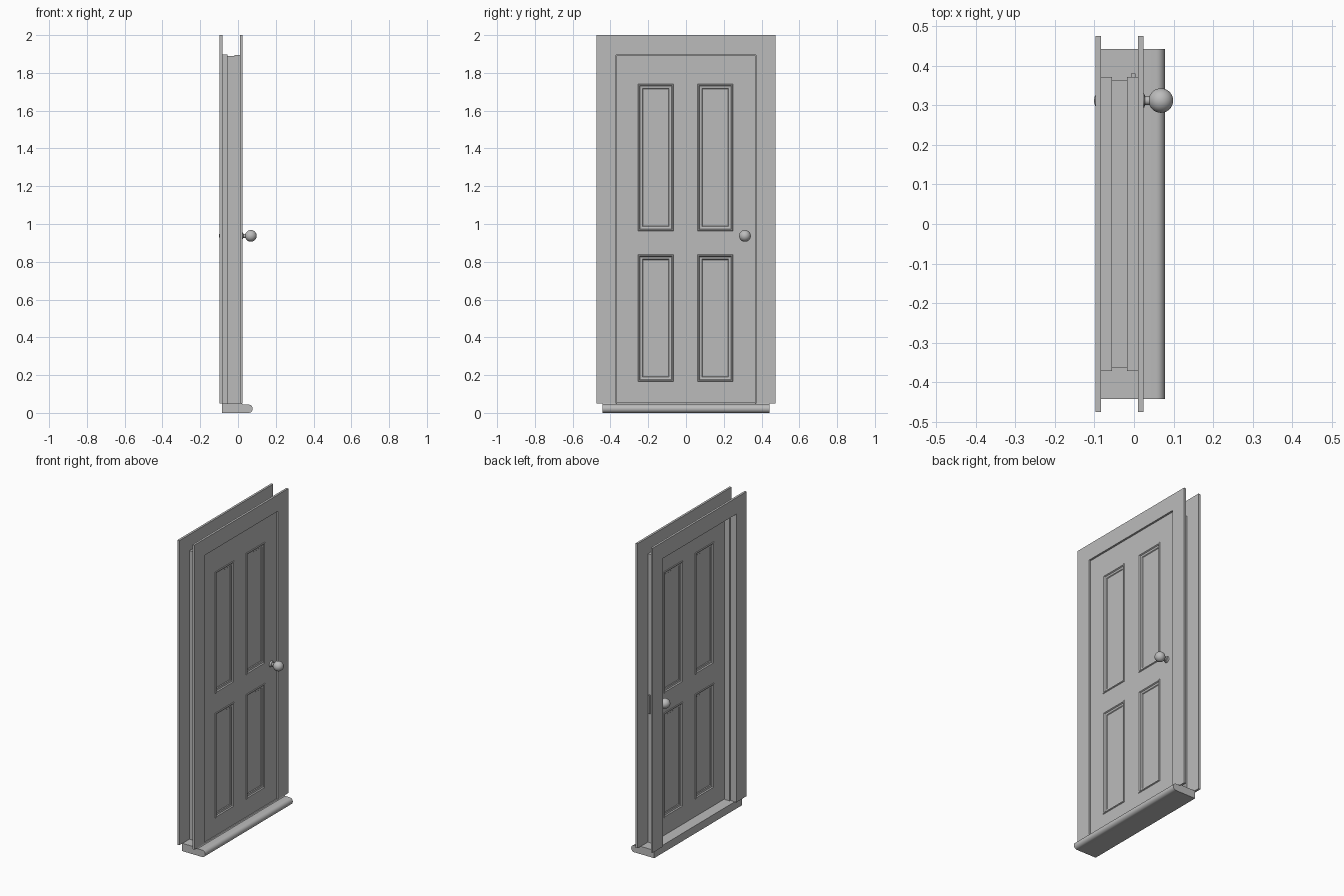
import bpy, bmesh, math
from mathutils import Matrix

cube = bpy.data.objects.get("Cube")
if cube:
    bpy.data.objects.remove(cube)

grey = bpy.data.materials.new("plain_grey")
grey.use_nodes = True
COLOR = (0.5, 0.5, 0.5, 1)
grey.diffuse_color = COLOR
grey.node_tree.nodes["Principled BSDF"].inputs["Base Color"].default_value = COLOR


def finish(name, bm, x=0.0, mirror=False, smooth=False):
    """Turn a bmesh into a named object, optionally mirrored across x."""
    bmesh.ops.recalc_face_normals(bm, faces=bm.faces)
    mesh = bpy.data.meshes.new(name)
    bm.to_mesh(mesh)
    bm.free()
    mesh.materials.append(grey)
    obj = bpy.data.objects.new(name, mesh)
    obj.location.x = x
    bpy.context.collection.objects.link(obj)
    if mirror:
        obj.modifiers.new("both_sides", 'MIRROR')
    if smooth:
        bpy.ops.object.select_all(action='DESELECT')
        obj.select_set(True)
        bpy.context.view_layer.objects.active = obj
        bpy.ops.object.shade_smooth_by_angle(angle=math.radians(35))
    return obj


def extrude(points, offset):
    """Closed prism from a planar outline."""
    bm = bmesh.new()
    face = bm.faces.new([bm.verts.new(p) for p in points])
    grown = bmesh.ops.extrude_face_region(bm, geom=[face], use_keep_orig=True)
    moved = [v for v in grown["geom"] if isinstance(v, bmesh.types.BMVert)]
    bmesh.ops.translate(bm, verts=moved, vec=offset)
    return bm


TOP, BASE = 2.0, 0.05
OPEN_Y, OPEN_Z = 0.37, 1.895


# Casing: a mitred three-sided trim on each face of the wall
def casing(name, x, depth):
    bm = bmesh.new()
    outer = [(-0.475, BASE), (-0.475, TOP), (0.475, TOP), (0.475, BASE)]
    inner = [(-OPEN_Y, BASE), (-OPEN_Y, OPEN_Z), (OPEN_Y, OPEN_Z), (OPEN_Y, BASE)]
    rings = [[bm.verts.new((x + d, y, z)) for y, z in loop]
             for loop, d in ((outer, 0), (outer, depth), (inner, depth), (inner, 0))]
    for i in range(3):
        for j in range(4):
            a, b = rings[j], rings[(j + 1) % 4]
            bm.faces.new((a[i], a[i + 1], b[i + 1], b[i]))
    for end in (0, 3):
        bm.faces.new([r[end] for r in rings])
    finish(name, bm)


casing("outer_casing", 0.01, 0.014)
casing("inner_casing", -0.083, -0.014)

# Jamb lining: a thin stepped sheet with the door stop in its middle
bm = bmesh.new()
steps = [(-0.083, 0.002), (-0.055, 0.002), (-0.055, -0.006),
         (-0.018, -0.006), (-0.018, 0.001), (0.012, 0.001)]
rows = []
for x, d in steps:
    y, z = OPEN_Y + d, OPEN_Z + d
    rows.append([bm.verts.new((x, *p)) for p in ((-y, BASE), (-y, z), (y, z), (y, BASE))])
for a, b in zip(rows, rows[1:]):
    for i in range(3):
        bm.faces.new((a[i], a[i + 1], b[i + 1], b[i]))
finish("jamb_lining", bm)

# Door leaf: half-thickness sheet with four moulded panels, mirrored
HALF = 0.017
DOOR_X = -0.001
ys = (-0.367, -0.255, -0.065, 0.06, 0.25, 0.367)
zs = (0.053, 0.165, 0.838, 0.962, 1.742, 1.891)
bm = bmesh.new()
grid = [[bm.verts.new((HALF, y, z)) for y in ys] for z in zs]
panels = []
for r in range(5):
    for c in range(5):
        face = bm.faces.new((grid[r][c], grid[r][c + 1], grid[r + 1][c + 1], grid[r + 1][c]))
        if r % 2 and c % 2:
            panels.append(face)
rim = [e for e in bm.edges if e.is_boundary]
grown = bmesh.ops.extrude_edge_only(bm, edges=rim)
for v in grown["geom"]:
    if isinstance(v, bmesh.types.BMVert):
        v.co.x = 0
bm.normal_update()
for width, rise in ((0.004, 0.004), (0.008, 0.0), (0.006, -0.007), (0.016, -0.002), (0.005, -0.004)):
    bmesh.ops.inset_individual(bm, faces=panels, thickness=width, depth=rise)
finish("door_leaf", bm, DOOR_X, mirror=True)

# Knobs: a turned rose, neck and ball on both sides of the door
KNOB_X, RADIUS = 0.069, 0.031
profile = [(HALF, 0.0), (HALF, 0.019), (0.027, 0.017), (0.029, 0.011), (0.04, 0.011)]
for i in range(13):
    a = math.radians(155 * (1 - i / 12))
    profile.append((KNOB_X + RADIUS * math.cos(a), RADIUS * math.sin(a)))
bm = bmesh.new()
verts = [bm.verts.new((x, r, 0)) for x, r in profile]
edges = [bm.edges.new(pair) for pair in zip(verts, verts[1:])]
bmesh.ops.spin(bm, geom=verts + edges, cent=(0, 0, 0), axis=(1, 0, 0),
               angle=math.tau, steps=32, use_merge=True)
bmesh.ops.remove_doubles(bm, verts=bm.verts, dist=0.0001)
bmesh.ops.transform(bm, matrix=Matrix.Translation((0, 0.312, 0.937)), verts=bm.verts)
finish("door_knobs", bm, DOOR_X, mirror=True, smooth=True)

# Strike plate set into the jamb beside the knobs
bm = bmesh.new()
bmesh.ops.create_cube(bm, size=1)
bmesh.ops.transform(bm, verts=bm.verts, matrix=Matrix.Translation((-0.002, 0.376, 0.937))
                    @ Matrix.Diagonal((0.012, 0.01, 0.12, 1)))
finish("strike_plate", bm)

# Sill with a rounded nose
SILL_Y, NOSE = 0.443, 0.022
outline = [(-0.085, 0), (-0.085, BASE), (0.02, BASE), (0.024, 2 * NOSE)]
for i in range(13):
    a = math.radians(90 - 15 * i)
    outline.append((0.056 + NOSE * math.cos(a), NOSE + NOSE * math.sin(a)))
bm = extrude([(x, -SILL_Y, z) for x, z in outline], (0, 2 * SILL_Y, 0))
finish("door_sill", bm, smooth=True)
